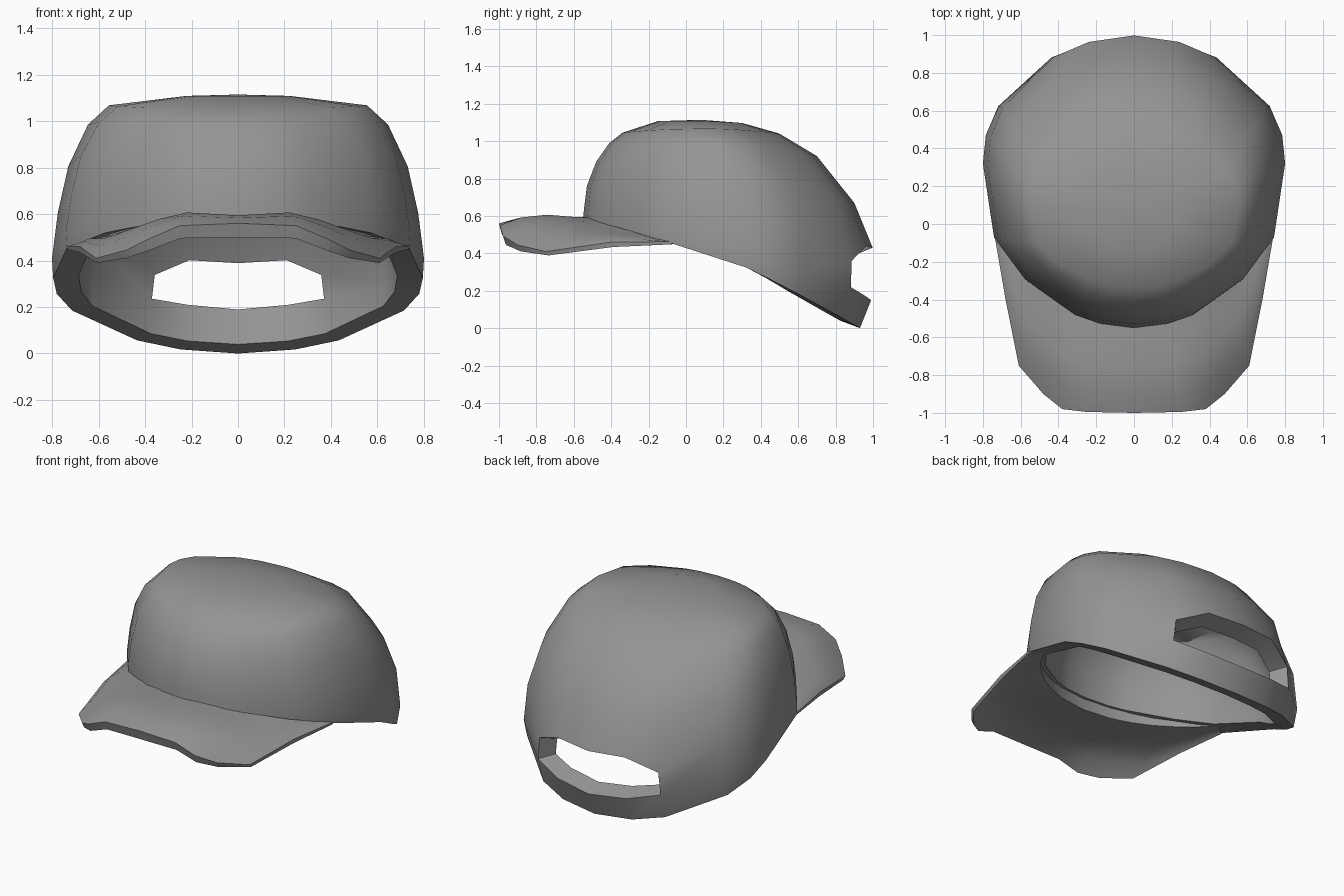
import bpy, bmesh, math

if "Cube" in bpy.data.objects:
    bpy.data.objects.remove(bpy.data.objects["Cube"])

gray = bpy.data.materials.new("felt gray")
gray.diffuse_color = (0.3, 0.3, 0.3, 1)
gray.use_nodes = True
gray.node_tree.nodes["Principled BSDF"].inputs["Base Color"].default_value = gray.diffuse_color


def finish(bm, name, thickness=0):
    """Turn a bmesh into a softly shaded object, thickened inward if asked."""
    me = bpy.data.meshes.new(name)
    bm.to_mesh(me)
    bm.free()
    me.materials.append(gray)
    ob = bpy.data.objects.new(name, me)
    bpy.context.collection.objects.link(ob)
    bpy.ops.object.select_all(action='DESELECT')
    ob.select_set(True)
    bpy.context.view_layer.objects.active = ob
    if thickness:
        mod = ob.modifiers.new("thickness", 'SOLIDIFY')
        mod.thickness, mod.offset = thickness, -1
        bpy.ops.object.modifier_apply(modifier=mod.name)
    bpy.ops.object.shade_smooth_by_angle(angle=math.radians(38))


# Crown rings: front y, front z, back y, back z, centre y, half width, side lift
RINGS = [
    (-0.55, 0.59, 0.93, 0.00, 0.32, 0.795, 0.03),
    (-0.545, 0.64, 0.99, 0.15, 0.32, 0.80, 0.015),
    (-0.53, 0.76, 0.998, 0.43, 0.30, 0.775, 0.01),
    (-0.48, 0.89, 0.90, 0.67, 0.25, 0.73, 0.025),
    (-0.41, 0.99, 0.70, 0.92, 0.17, 0.645, 0.03),
    (-0.34, 1.045, 0.50, 1.04, 0.10, 0.555, 0.025),
    (-0.15, 1.107, 0.30, 1.097, 0.08, 0.23, 0.005),
]
# Column angles from the front round to the back, mirrored for the other side
SIDE = [0, 13, 23, 45, 63, 90, 103, 117, 147, 162, 180]
ANGLES = SIDE + [360 - a for a in SIDE[-2:0:-1]]
SEG = len(ANGLES)
HALF = SEG // 2


def ring_point(ring, a):
    """Point on a tilted crown ring; angle 0 is the front."""
    fy, fz, by, bz, cy, w, lift = ring
    c, s = math.cos(a), math.sin(a)
    y = cy + (fy - cy) * c if c > 0 else cy - (by - cy) * c
    fat = (0.05 if c > 0 else 0.01) * s * s * 4 * abs(c) * (1 - abs(c))
    return w * s * (1 + fat), y, fz + (bz - fz) * (1 - c) / 2 + lift * s * s


# Crown shell, with the rear opening left out above the strap
bm = bmesh.new()
rows = [[bm.verts.new(ring_point(r, math.radians(a))) for a in ANGLES]
        for r in RINGS]
for i in (HALF - 2, HALF + 2):          # rounded corners of the opening
    rows[2][i].co.z -= 0.10
    rows[1][i].co.z += 0.025
for i in (HALF - 1, HALF + 1):
    rows[1][i].co.z += 0.01
for k in range(len(rows) - 1):
    for i in range(SEG):
        if k == 1 and HALF - 2 <= i < HALF + 2:
            continue
        j = (i + 1) % SEG
        bm.faces.new((rows[k][i], rows[k][j], rows[k + 1][j], rows[k + 1][i]))
top = bm.verts.new((0, 0.08, 1.114))
for i in range(SEG):
    bm.faces.new((rows[-1][i], rows[-1][(i + 1) % SEG], top))
bmesh.ops.recalc_face_normals(bm, faces=bm.faces)
if top.link_faces[0].normal.z < 0:
    bmesh.ops.reverse_faces(bm, faces=bm.faces)
finish(bm, "crown", 0.11)

# Brim outer edge: x, y, z, matching crown angle, edge thickness
EDGE = [(0, -1.0, 0.56, 0, 0.065), (0.25, -0.995, 0.55, 15, 0.062),
        (0.38, -0.98, 0.495, 25, 0.06), (0.48, -0.90, 0.445, 35, 0.045),
        (0.61, -0.75, 0.41, 45, 0.03), (0.68, -0.40, 0.46, 55, 0.03),
        (0.735, -0.08, 0.463, 63, 0.015)]
edge = [(-x, y, z, -a, h) for x, y, z, a, h in EDGE[:0:-1]] + EDGE
STEPS = (0, 0.3, 0.55, 0.8, 1)
INNER = (-0.46, 0.595, 0.83, 0.04, 0.32, 0.71, 0.03)

# Brim: closed cross-sections lofted from the crown rim to the drooping edge
bm = bmesh.new()
loops = []
for x, y, z, a, h in edge:
    p = ring_point(INNER, math.radians(a))
    u = abs(a) / 63
    arch = 0.02 * (1 - u) + 0.04 * math.sin(math.pi * u)
    root = 0.012 + 0.075 * (1 - u * u)

    def point(t, drop):
        rise = arch * math.sin(math.pi * t ** 1.6)
        return [p[0] + (x - p[0]) * t, p[1] + (y - p[1]) * t,
                p[2] + (z - p[2]) * t + rise - drop]

    upper = [point(t, 0) for t in STEPS]
    under = [point(t * 0.97, root + (h - root) * t) for t in reversed(STEPS)]
    loops.append([bm.verts.new(q) for q in upper + under])
n = len(loops[0])
for c, d in zip(loops, loops[1:]):
    for k in range(n):
        m = (k + 1) % n
        bm.faces.new((c[k], c[m], d[m], d[k]))
bm.faces.new(loops[0])
bm.faces.new(loops[-1])
bmesh.ops.recalc_face_normals(bm, faces=bm.faces)
finish(bm, "brim")
